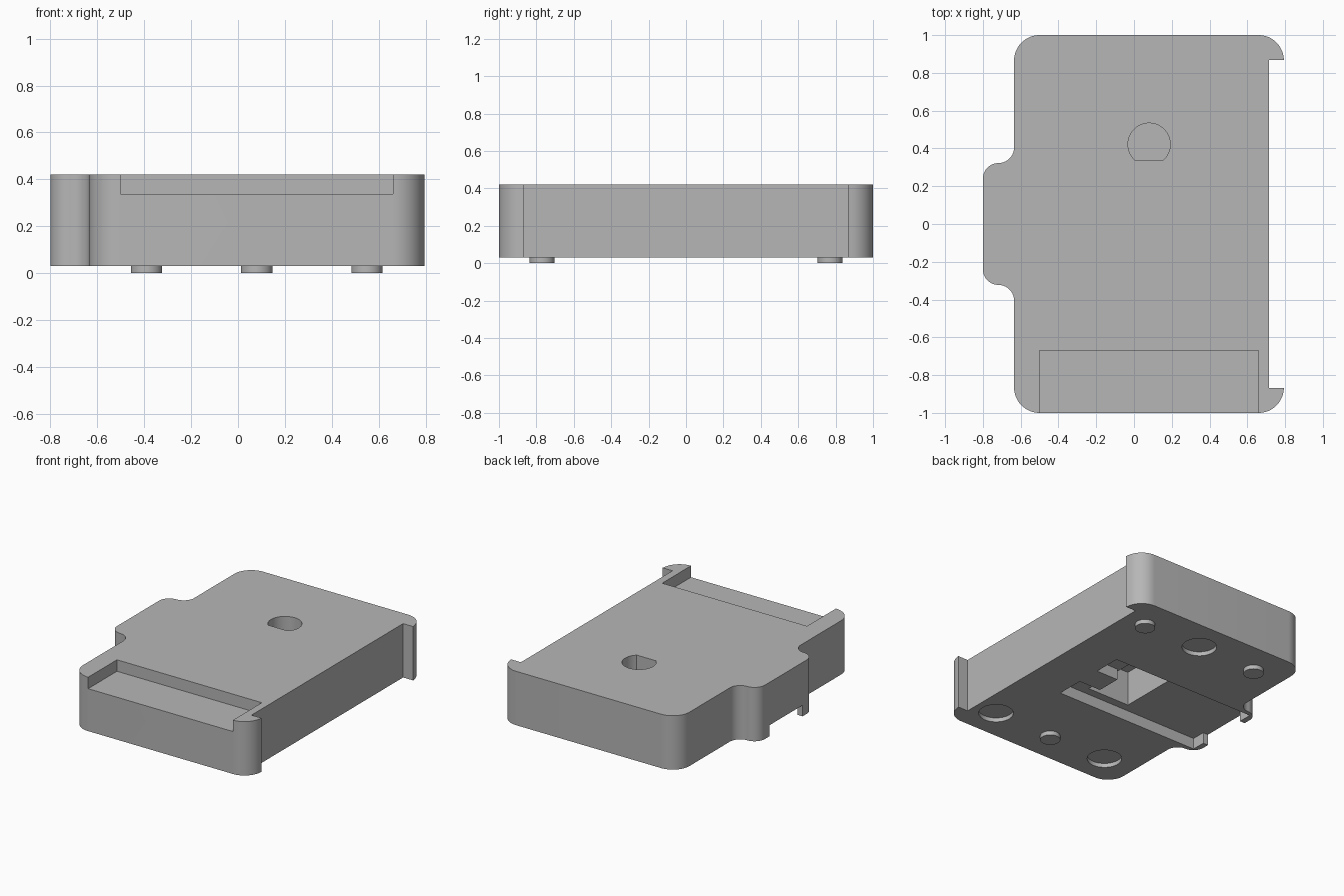
import bpy, bmesh
from math import cos, sin, radians

cube = bpy.data.objects.get("Cube")
if cube:
    bpy.data.objects.remove(cube, do_unlink=True)

grey = bpy.data.materials.new("plain grey")
grey.use_nodes = True
colour = (0.47, 0.47, 0.47, 1)
grey.diffuse_color = colour
grey.node_tree.nodes["Principled BSDF"].inputs["Base Color"].default_value = colour

BASE, TOP = 0.03, 0.42


def arc(cx, cy, r, start, end, steps=16):
    """Points along a circular arc, angles in degrees."""
    angles = [radians(start + (end - start) * i / steps) for i in range(steps + 1)]
    return [(cx + r * cos(a), cy + r * sin(a)) for a in angles]


def prism(name, outline, z0, z1):
    """Extrude a flat outline between two heights."""
    bm = bmesh.new()
    face = bm.faces.new([bm.verts.new((x, y, z0)) for x, y in outline])
    new = bmesh.ops.extrude_face_region(bm, geom=[face])["geom"]
    top = [v for v in new if isinstance(v, bmesh.types.BMVert)]
    bmesh.ops.translate(bm, verts=top, vec=(0, 0, z1 - z0))
    bmesh.ops.recalc_face_normals(bm, faces=bm.faces)
    mesh = bpy.data.meshes.new(name)
    bm.to_mesh(mesh)
    bm.free()
    mesh.materials.append(grey)
    obj = bpy.data.objects.new(name, mesh)
    bpy.context.collection.objects.link(obj)
    return obj


def disc(x, y, r):
    return arc(x, y, r, 0, 360, 48)[:-1]


def rect(x0, x1, y0, y1):
    return [(x0, y0), (x1, y0), (x1, y1), (x0, y1)]


def select_only(obj):
    bpy.ops.object.select_all(action="DESELECT")
    obj.select_set(True)
    bpy.context.view_layer.objects.active = obj


def cut(obj, outline, z0, z1):
    """Remove a prism from the object."""
    cutter = prism("cutter", outline, z0, z1)
    cutter.hide_render = True
    select_only(obj)
    mod = obj.modifiers.new("cut", "BOOLEAN")
    mod.operation = "DIFFERENCE"
    mod.solver = "EXACT"
    mod.object = cutter
    bpy.ops.object.modifier_apply(modifier=mod.name)
    bpy.data.objects.remove(cutter, do_unlink=True)


def smooth(obj):
    select_only(obj)
    bpy.ops.object.shade_smooth_by_angle(angle=radians(30))


# Body: rounded slab with hooked corners on one side and a tab on the other
half = [(0.715, 0.867), (0.795, 0.867)]
half += arc(0.66, 0.867, 0.133, 0, 90)[1:]
half += arc(-0.5, 0.865, 0.135, 90, 180)
half += arc(-0.7175, 0.405, 0.0825, 0, -90)
half += arc(-0.7175, 0.24, 0.0825, 90, 180)[1:]
body = prism("body", half + [(x, -y) for x, y in reversed(half)], BASE, TOP)

# Open recess along the front top edge
cut(body, rect(-0.5, 0.66, -1.1, -0.67), 0.337, 0.5)

# D-shaped socket in the top
cut(body, arc(0.08, 0.422, 0.112, -47, 227, 40), 0.15, 0.5)

# Underside pocket with a tongue at its end, and an opening through the tab
POCKET = BASE + 0.08
pocket = [(-0.76, -0.29), (0.395, -0.29), (0.395, -0.09), (0.22, -0.09),
          (0.22, 0.09), (0.395, 0.09), (0.395, 0.29), (-0.76, 0.29)]
cut(body, pocket, -0.1, POCKET)
cut(body, rect(-0.9, -0.7, -0.19, 0.19), -0.1, POCKET)

# Deep chamber above the pocket
cut(body, rect(-0.14, 0.2, -0.23, 0.28), 0.05, 0.36)

# Shallow round seats and small feet alternate around the underside
xs = (-0.39, 0.08, 0.55)
for x, side in zip(xs, (-1, 1, -1)):
    cut(body, disc(x, side * 0.77, 0.115), -0.1, BASE + 0.03)
smooth(body)

for name, x, side in zip(("right_foot", "middle_foot", "left_foot"), xs, (1, -1, 1)):
    smooth(prism(name, disc(x, side * 0.77, 0.067), 0, BASE))
